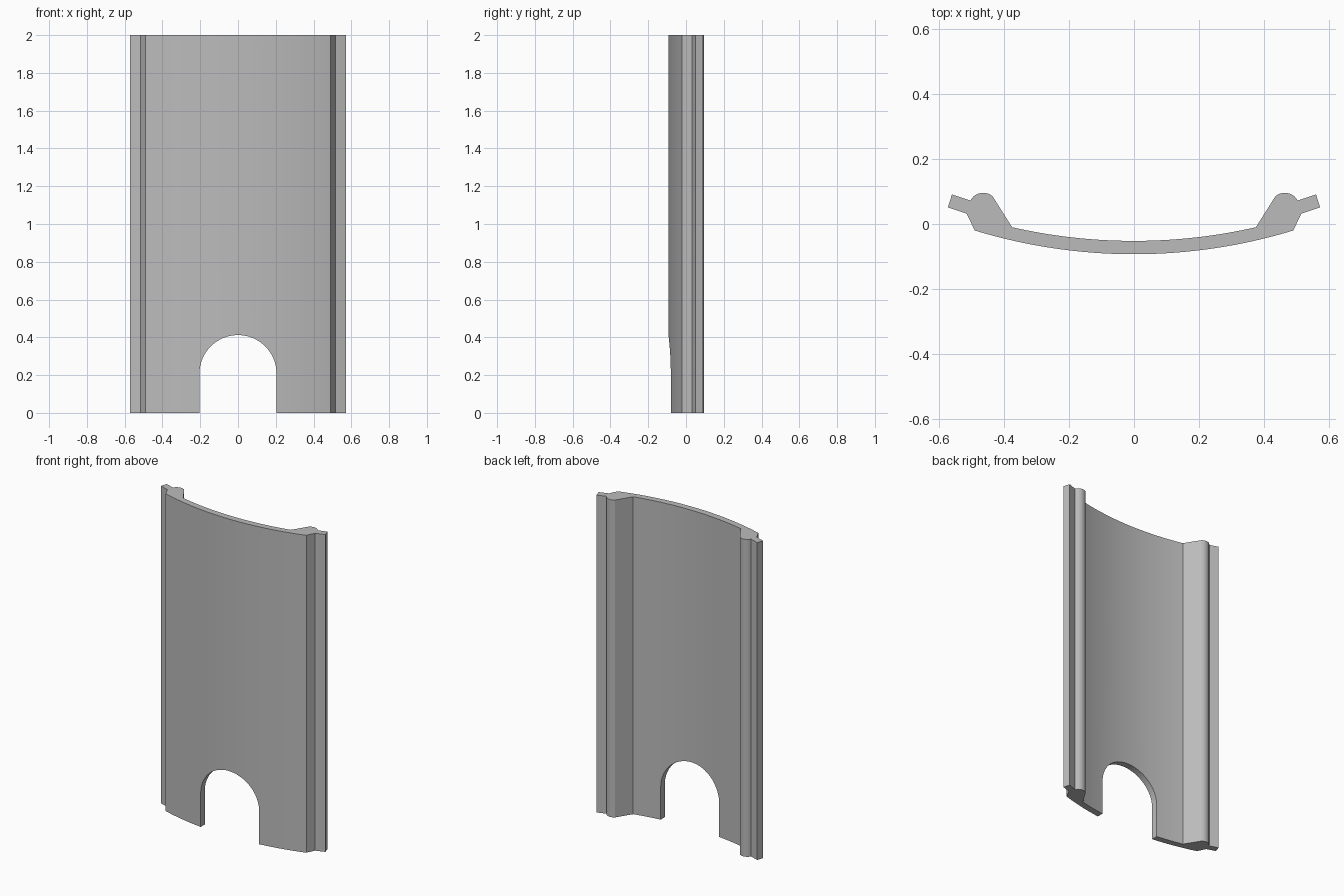
import bpy, bmesh, math
from mathutils import Vector

cube = bpy.data.objects.get("Cube")
if cube:
    bpy.data.objects.remove(cube, do_unlink=True)

HEIGHT = 2.0

grey = bpy.data.materials.new("plain grey")
grey.use_nodes = True
grey.diffuse_color = (0.5, 0.5, 0.5, 1)
grey.node_tree.nodes["Principled BSDF"].inputs["Base Color"].default_value = (0.5, 0.5, 0.5, 1)


def bow(x_end, y_mid, y_end, steps):
    """Points of a shallow circular bow from the middle out to x_end."""
    sag = y_end - y_mid
    radius = (x_end ** 2 + sag ** 2) / (2 * sag)
    sweep = math.asin(x_end / radius)
    return [(radius * math.sin(sweep * i / steps),
             y_mid + radius * (1 - math.cos(sweep * i / steps))) for i in range(steps + 1)]


def arc(cx, cy, radius, start, end, steps):
    """Points of an arc, angles in degrees."""
    angles = [math.radians(start + (end - start) * i / steps) for i in range(steps + 1)]
    return [(cx + radius * math.cos(a), cy + radius * math.sin(a)) for a in angles]


def prism(name, points, direction):
    """Solid made by sweeping a closed outline along a direction."""
    bm = bmesh.new()
    base = bm.faces.new([bm.verts.new(p) for p in points])
    swept = bmesh.ops.extrude_face_region(bm, geom=[base], use_keep_orig=True)
    verts = [g for g in swept["geom"] if isinstance(g, bmesh.types.BMVert)]
    bmesh.ops.translate(bm, verts=verts, vec=Vector(direction))
    bmesh.ops.recalc_face_normals(bm, faces=bm.faces)
    mesh = bpy.data.meshes.new(name)
    bm.to_mesh(mesh)
    bm.free()
    obj = bpy.data.objects.new(name, mesh)
    bpy.context.collection.objects.link(obj)
    mesh.materials.append(grey)
    return obj


# Half cross-section: outer bow, edge flange, rounded bead, inner bow
half = bow(0.49, -0.093, -0.02, 16)
half += [(0.515, 0.032), (0.573, 0.051), (0.56, 0.091)]
half += arc(0.464, 0.051, 0.045, 28, 130, 10)
half += reversed(bow(0.375, -0.052, -0.01, 16))
mirrored = [(-x, y) for x, y in reversed(half[1:-1])]
panel = prism("curved_panel", [(x, y, 0) for x, y in half + mirrored], (0, 0, HEIGHT))

# Arched notch at the bottom
arch = [(-0.204, -0.1), (0.204, -0.1)] + arc(0, 0.208, 0.204, 0, 180, 32)
cutter = prism("notch_cutter", [(x, -0.3, z) for x, z in arch], (0, 0.6, 0))
cutter.hide_render = True

notch = panel.modifiers.new("notch", 'BOOLEAN')
notch.operation = 'DIFFERENCE'
notch.solver = 'EXACT'
notch.object = cutter
bpy.ops.object.select_all(action='DESELECT')
panel.select_set(True)
bpy.context.view_layer.objects.active = panel
bpy.ops.object.modifier_apply(modifier=notch.name)
bpy.data.objects.remove(cutter, do_unlink=True)

# Smooth bows and beads, crisp corners
bpy.ops.object.shade_smooth_by_angle(angle=math.radians(20))
